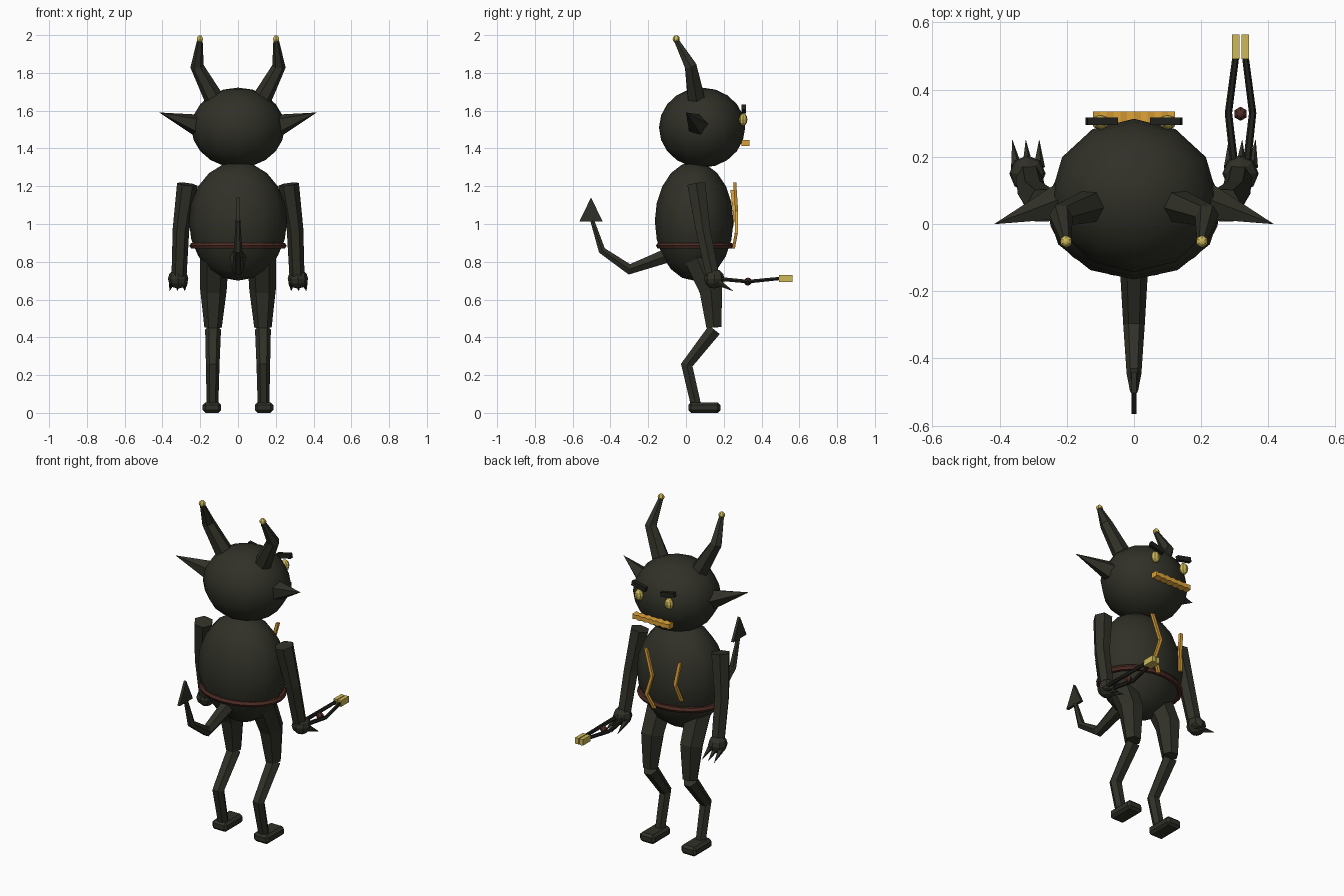
import bpy, bmesh, math
from mathutils import Vector, Matrix

if "Cube" in bpy.data.objects:
    bpy.data.objects.remove(bpy.data.objects["Cube"])


def material(name, rgb):
    m = bpy.data.materials.new(name)
    m.diffuse_color = (*rgb, 1)
    m.use_nodes = True
    m.node_tree.nodes["Principled BSDF"].inputs["Base Color"].default_value = m.diffuse_color
    return m


HIDE = material("dark olive hide", (0.030, 0.030, 0.021))
GOLD = material("pale gold", (0.62, 0.49, 0.10))
ORANGE = material("glowing orange", (0.72, 0.36, 0.04))
LEATHER = material("red brown leather", (0.075, 0.025, 0.018))
IRON = material("black iron", (0.015, 0.015, 0.012))


def finish(name, bm, mat, smooth=False):
    bmesh.ops.recalc_face_normals(bm, faces=bm.faces)
    me = bpy.data.meshes.new(name)
    bm.to_mesh(me)
    bm.free()
    me.materials.append(mat)
    for p in me.polygons:
        p.use_smooth = smooth
    ob = bpy.data.objects.new(name, me)
    bpy.context.collection.objects.link(ob)
    return ob


def ball(name, c, r, mat, seg=12, rings=8, smooth=False):
    bm = bmesh.new()
    bmesh.ops.create_uvsphere(bm, u_segments=seg, v_segments=rings, radius=1)
    bmesh.ops.transform(bm, verts=bm.verts, matrix=Matrix.Translation(c) @ Matrix.Diagonal((*r, 1)))
    return finish(name, bm, mat, smooth)


def box(name, c, size, mat, tilt=0, bevel=0):
    bm = bmesh.new()
    bmesh.ops.create_cube(bm, size=1)
    bmesh.ops.transform(bm, verts=bm.verts, matrix=Matrix.Diagonal((*size, 1)))
    if bevel:
        bmesh.ops.bevel(bm, geom=bm.edges[:], offset=bevel, segments=1, affect='EDGES')
    bmesh.ops.transform(bm, verts=bm.verts,
                        matrix=Matrix.Translation(c) @ Matrix.Rotation(tilt, 4, 'Y'))
    return finish(name, bm, mat)


def tube(name, pts, radii, mat, sides=6):
    """Tapered limb along a path; a zero radius ends in a point."""
    bm = bmesh.new()
    pts = [Vector(p) for p in pts]
    rings = []
    for i, (p, r) in enumerate(zip(pts, radii)):
        t = Vector()
        if i > 0:
            t += (p - pts[i - 1]).normalized()
        if i < len(pts) - 1:
            t += (pts[i + 1] - p).normalized()
        t.normalize()
        u = Vector((1, 0, 0)) if abs(t.x) < 0.8 else Vector((0, 1, 0))
        u = (u - t * u.dot(t)).normalized()
        v = t.cross(u)
        rr = max(r, 0.0005)
        rings.append([bm.verts.new(p + rr * (math.cos(a) * u + math.sin(a) * v))
                      for a in (math.tau * k / sides for k in range(sides))])
    for a, b in zip(rings, rings[1:]):
        for k in range(sides):
            j = (k + 1) % sides
            bm.faces.new((a[k], a[j], b[j], b[k]))
    bm.faces.new(rings[0])
    bm.faces.new(rings[-1])
    return finish(name, bm, mat)


def strip(name, top, bottom, depth, mat):
    """Zigzag band: matching top and bottom edge points, extruded along y."""
    bm = bmesh.new()
    fr = [[bm.verts.new((p[0], p[1] + d, p[2])) for p in row]
          for d in (0, depth) for row in (top, bottom)]
    a, b, c, d = fr
    for i in range(len(a) - 1):
        for p, q in ((a, b), (b, d), (d, c), (c, a)):
            bm.faces.new((p[i], p[i + 1], q[i + 1], q[i]))
    for i in (0, -1):
        bm.faces.new((a[i], b[i], d[i], c[i]))
    return finish(name, bm, mat)


# Body masses
ball("torso", (0, 0.043, 1.015), (0.26, 0.208, 0.315), HIDE, 12, 10, True)
ball("head", (0, 0.085, 1.51), (0.247, 0.228, 0.212), HIDE, 12, 10, True)

# Belt: elliptical ring around the belly
bm = bmesh.new()
N, M = 24, 6
ring = [[bm.verts.new(((0.241 + 0.016 * math.cos(b)) * math.cos(a),
                       0.047 + (0.190 + 0.016 * math.cos(b)) * math.sin(a),
                       0.885 + 0.017 * math.sin(b)))
         for b in (math.tau * j / M for j in range(M))]
        for a in (math.tau * i / N for i in range(N))]
for i in range(N):
    for j in range(M):
        k, l = (i + 1) % N, (j + 1) % M
        bm.faces.new((ring[i][j], ring[k][j], ring[k][l], ring[i][l]))
finish("belt", bm, LEATHER)

# Paired parts
for s, side in ((-1, "left"), (1, "right")):
    def X(*pts):
        return [(s * x, y, z) for x, y, z in pts]

    tube(side + "_horn", X((0.125, 0.055, 1.66), (0.217, 0.025, 1.835), (0.202, -0.05, 1.97)),
         (0.052, 0.036, 0.015), HIDE)
    ball(side + "_horn_tip", (s * 0.202, -0.052, 1.98), (0.019,) * 3, GOLD, 6, 6)
    tube(side + "_ear", X((0.22, 0.062, 1.525), (0.415, 0.0, 1.59)), (0.058, 0), HIDE, 5)
    ball(side + "_eye", (s * 0.1, 0.303, 1.553), (0.027, 0.022, 0.034), GOLD, 8, 6)
    box(side + "_brow", (s * 0.096, 0.306, 1.61), (0.092, 0.022, 0.028), IRON, -s * 0.22)

    tube(side + "_arm", X((0.268, 0.055, 1.21), (0.302, 0.09, 0.97), (0.312, 0.14, 0.73)),
         (0.055, 0.044, 0.040), HIDE)
    ball(side + "_hand", (s * 0.317, 0.15, 0.71), (0.054, 0.054, 0.052), HIDE, 8, 6)
    for k in (-1, 0, 1):
        tube(side + "_claw", X((0.317 + 0.034 * k, 0.17, 0.69), (0.322 + 0.04 * k, 0.25, 0.645)),
             (0.018, 0), HIDE, 5)

    tube(side + "_thigh", X((0.125, 0.04, 0.86), (0.13, 0.132, 0.65), (0.132, 0.148, 0.452)),
         (0.078, 0.07, 0.046), HIDE)
    tube(side + "_shin", X((0.132, 0.15, 0.44), (0.134, 0.004, 0.253), (0.135, 0.052, 0.045)),
         (0.042, 0.036, 0.031), HIDE)
    box(side + "_foot", (s * 0.138, 0.097, 0.028), (0.098, 0.17, 0.055), HIDE, bevel=0.014)

# Jagged mouth
n = 13
xs = [-0.122 + 0.244 * i / (n - 1) for i in range(n)]
strip("mouth", [(x, 0.295, 1.446 - 0.006 * (i % 2)) for i, x in enumerate(xs)],
      [(x, 0.295, 1.414 + 0.006 * (i % 2)) for i, x in enumerate(xs)], 0.04, ORANGE)

# Glowing cracks floating on the chest
cracks = (((0.085, 0.25, 1.22), (0.037, 0.26, 1.07), (0.075, 0.258, 0.95), (0.035, 0.243, 0.87)),
          ((-0.13, 0.235, 1.18), (-0.11, 0.25, 1.05), (-0.135, 0.225, 0.95)))
for path in cracks:
    strip("chest_crack", [(x - 0.009, y, z) for x, y, z in path],
          [(x + 0.009, y, z) for x, y, z in path], 0.016, ORANGE)

# Tail with flat arrowhead
tube("tail", [(0, -0.08, 0.84), (0, -0.30, 0.76), (0, -0.445, 0.86), (0, -0.497, 1.02)],
     (0.045, 0.032, 0.022, 0.012), HIDE)
bm = bmesh.new()
tri = [(-0.565, 1.012), (-0.44, 1.012), (-0.503, 1.14)]
faces = [[bm.verts.new((x, y, z)) for y, z in tri] for x in (-0.008, 0.008)]
for f in faces:
    bm.faces.new(f)
for i in range(3):
    j = (i + 1) % 3
    bm.faces.new((faces[0][i], faces[0][j], faces[1][j], faces[1][i]))
finish("tail_arrowhead", bm, HIDE)

# Tongs in the right hand
for s in (-1, 1):
    tube("tongs_arm", [(0.317 + s * 0.018, 0.17, 0.71), (0.317 + s * 0.036, 0.33, 0.695),
                       (0.317 + s * 0.014, 0.50, 0.712)], (0.012, 0.011, 0.010), IRON)
    box("tongs_jaw", (0.317 + s * 0.014, 0.528, 0.712), (0.023, 0.073, 0.036), GOLD)
ball("tongs_pivot", (0.317, 0.328, 0.695), (0.021,) * 3, LEATHER, 6, 6)
